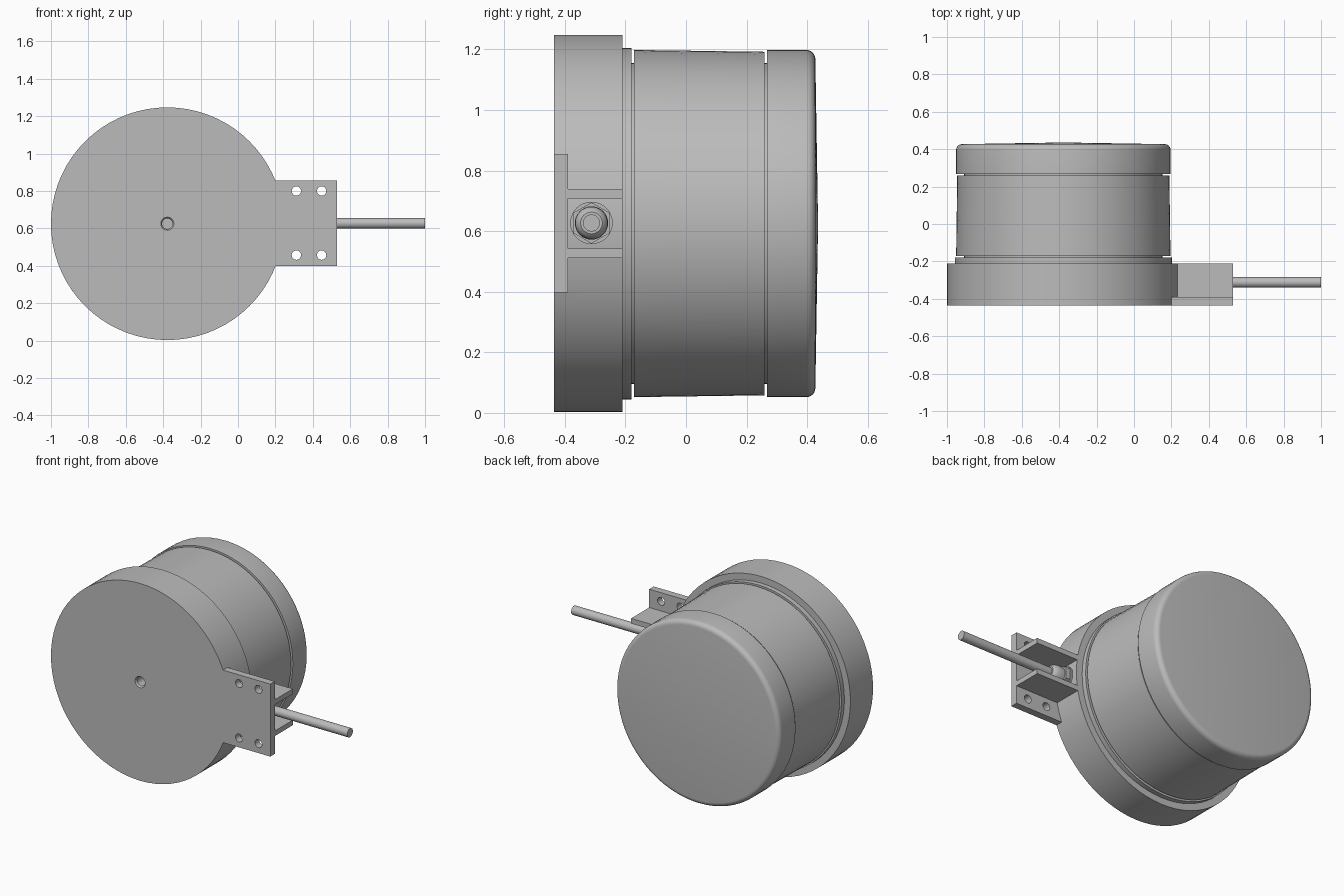
import bpy, bmesh, math
from mathutils import Matrix, Vector

cube = bpy.data.objects.get("Cube")
if cube:
    bpy.data.objects.remove(cube, do_unlink=True)

grey = bpy.data.materials.new("plain grey")
grey.use_nodes = True
grey.diffuse_color = (0.5, 0.5, 0.5, 1)
grey.node_tree.nodes["Principled BSDF"].inputs["Base Color"].default_value = (0.5, 0.5, 0.5, 1)

CX, CZ = -0.378, 0.625      # drum axis
CABLE_Y = -0.312
TO_Y = Matrix.Rotation(-math.pi / 2, 4, 'X')   # local z -> +y
TO_X = Matrix.Rotation(math.pi / 2, 4, 'Y')    # local z -> +x


def finish(name, bm):
    bmesh.ops.recalc_face_normals(bm, faces=bm.faces)
    mesh = bpy.data.meshes.new(name)
    bm.to_mesh(mesh)
    bm.free()
    mesh.materials.append(grey)
    obj = bpy.data.objects.new(name, mesh)
    bpy.context.collection.objects.link(obj)
    return obj


def lathe(name, profile, place, steps=72):
    """Spin (radius, height) points about local z, then place the result."""
    bm = bmesh.new()
    pts = [bm.verts.new((r, 0, h)) for r, h in profile]
    edges = [bm.edges.new(pair) for pair in zip(pts, pts[1:])]
    bmesh.ops.spin(bm, geom=pts + edges, cent=(0, 0, 0), axis=(0, 0, 1),
                   angle=2 * math.pi, steps=steps, use_duplicate=False)
    bmesh.ops.remove_doubles(bm, verts=bm.verts, dist=1e-5)
    bm.transform(place)
    return finish(name, bm)


def box(name, lo, hi):
    bm = bmesh.new()
    bmesh.ops.create_cube(bm, size=1)
    lo, hi = Vector(lo), Vector(hi)
    bm.transform(Matrix.Translation((lo + hi) / 2) @ Matrix.Diagonal((*(hi - lo), 1)))
    return finish(name, bm)


def select(obj):
    bpy.ops.object.select_all(action='DESELECT')
    obj.select_set(True)
    bpy.context.view_layer.objects.active = obj


def combine(obj, tool, operation):
    mod = obj.modifiers.new(operation, 'BOOLEAN')
    mod.operation, mod.solver, mod.object = operation, 'EXACT', tool
    select(obj)
    bpy.ops.object.modifier_apply(modifier=mod.name)
    bpy.data.objects.remove(tool, do_unlink=True)


def smooth(obj):
    select(obj)
    bpy.ops.object.shade_smooth_by_angle(angle=math.radians(30))


drum = Matrix.Translation((CX, 0, CZ)) @ TO_Y

# Base disc with a blind screw hole in the front
base = lathe("base", [(0, -0.34), (0.028, -0.34), (0.028, -0.425), (0.035, -0.435),
                      (0.622, -0.435), (0.622, -0.21), (0, -0.21)], drum)

# Mounting plate and the two bracket walls, joined to the base
combine(base, box("mounting_plate", (0.1, -0.435, 0.398), (0.53, -0.39, 0.855)), 'UNION')
for side in (-1, 1):
    z = CZ + side * 0.0985
    combine(base, box("bracket_wall", (0.15, -0.40, z - 0.016), (0.53, -0.21, z + 0.016)), 'UNION')

# Four screw holes
for x in (0.312, 0.447):
    for z in (0.457, 0.8):
        hole = lathe("hole", [(0, -0.5), (0.025, -0.5), (0.025, -0.3), (0, -0.3)],
                     Matrix.Translation((x, 0, z)) @ TO_Y, 24)
        combine(base, hole, 'DIFFERENCE')
smooth(base)

# Collar, tapered housing and rounded cap, parted by narrow grooves
smooth(lathe("collar", [(0, -0.22), (0.58, -0.22), (0.58, -0.18), (0, -0.18)], drum))
smooth(lathe("inner_core", [(0, -0.2), (0.53, -0.2), (0.53, 0.3), (0, 0.3)], drum))
smooth(lathe("housing", [(0, -0.172), (0.573, -0.172), (0.567, 0.259), (0, 0.259)], drum))
R, r = 0.573, 0.03
corner = [(R - r + r * math.cos(a), 0.427 - r + r * math.sin(a))
          for a in (math.pi / 2 * i / 6 for i in range(7))]
smooth(lathe("cap", [(0, 0.268), (R, 0.268), *corner, (0, 0.436)], drum))

# Cable gland: hex nut, washer and domed clamping nut
cable_line = Matrix.Translation((0, CABLE_Y, 0.627)) @ TO_X
smooth(lathe("gland_washer", [(0, 0.2), (0.07, 0.2), (0.07, 0.255), (0, 0.255)], cable_line, 32))
lathe("gland_hex_nut", [(0, 0.25), (0.068, 0.25), (0.068, 0.285), (0, 0.285)], cable_line, 6)
smooth(lathe("gland_dome", [(0, 0.28), (0.052, 0.28), (0.055, 0.31), (0.053, 0.335),
                            (0.046, 0.352), (0.036, 0.36), (0, 0.36)], cable_line, 32))

# Cable
smooth(lathe("cable", [(0, 0.3), (0.028, 0.3), (0.028, 1.0), (0, 1.0)], cable_line, 24))
